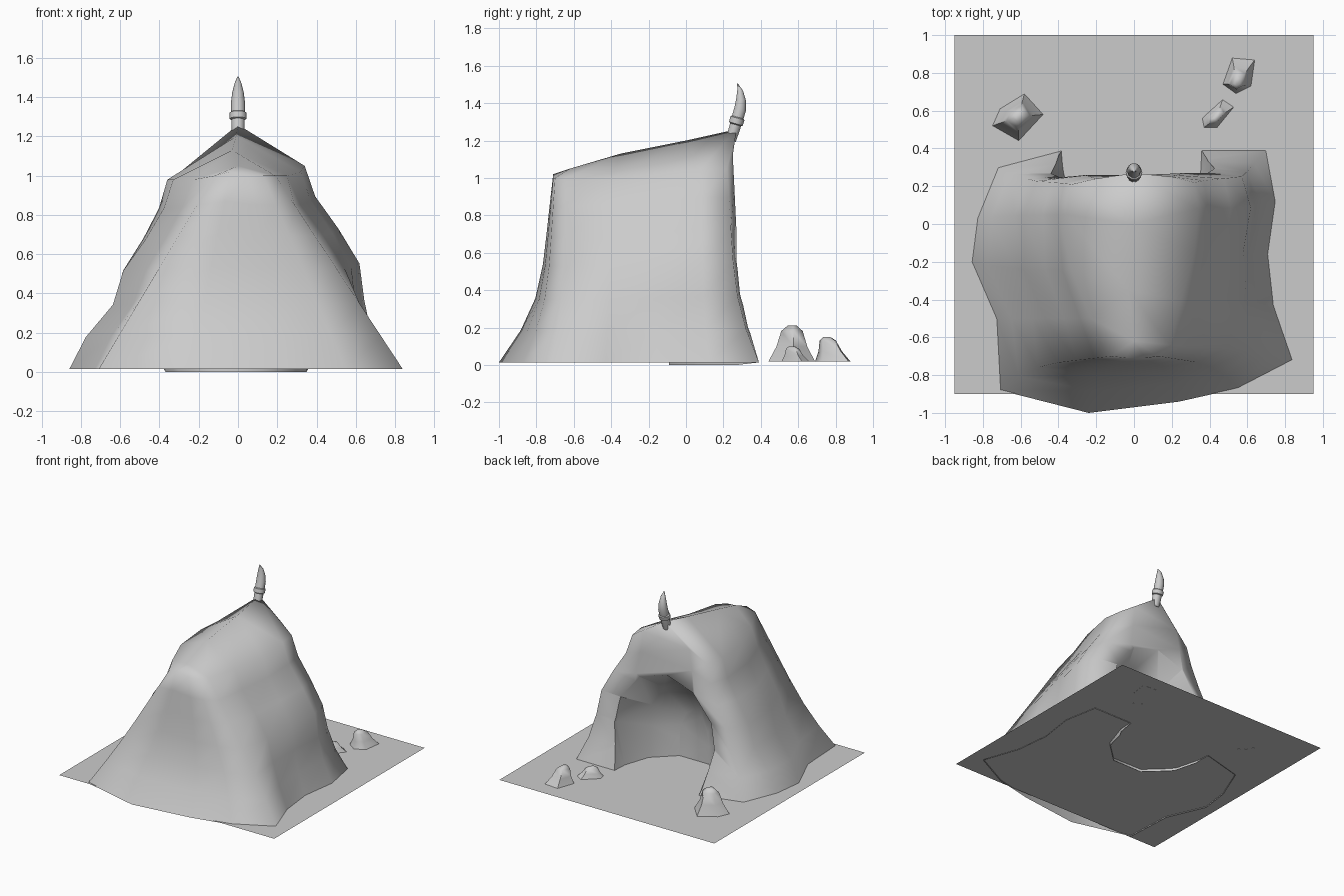
import bpy, bmesh, math
from mathutils import Vector

if "Cube" in bpy.data.objects:
    bpy.data.objects.remove(bpy.data.objects["Cube"])


def shade(ob, deg):
    activate(ob)
    bpy.ops.object.shade_smooth_by_angle(angle=math.radians(deg))


def activate(ob):
    bpy.ops.object.select_all(action='DESELECT')
    ob.select_set(True)
    bpy.context.view_layer.objects.active = ob


def make(name, verts, faces, smooth=None):
    me = bpy.data.meshes.new(name)
    bm = bmesh.new()
    vs = [bm.verts.new(v) for v in verts]
    for f in faces:
        ids = list(dict.fromkeys(f))
        if len(ids) > 2:
            bm.faces.new([vs[i] for i in ids])
    bmesh.ops.recalc_face_normals(bm, faces=bm.faces)
    bm.to_mesh(me)
    bm.free()
    ob = bpy.data.objects.new(name, me)
    bpy.context.collection.objects.link(ob)
    if smooth:
        shade(ob, smooth)
    return ob


def loft(rings):
    """Vertices and faces of a capped stack of equal-sized rings."""
    n = len(rings[0])
    verts = [v for r in rings for v in r]
    faces = [(k*n+i, k*n+(i+1) % n, (k+1)*n+(i+1) % n, (k+1)*n+i)
             for k in range(len(rings)-1) for i in range(n)]
    faces.append(tuple(range(n)))
    faces.append(tuple(range((len(rings)-1)*n, len(rings)*n)))
    return verts, faces


GROUND = 0.02
BASE = 0.014

# Ground sheet
make("ground", [(-.95, -.9, GROUND), (.95, -.9, GROUND), (.95, 1, GROUND),
                (-.95, 1, GROUND)], [(0, 1, 2, 3)])

# Mountain: columns run from foot (x, y) to shoulder (x, y, z); last two
# values are the amount of cliff profile and the crest point they join
columns = [
    (-.38, .39, -.20, .24, 1.08, 0, 0), (-.72, .30, -.33, .21, .99, .8, 0),
    (-.83, .03, -.36, .05, .98, 1, 1), (-.86, -.20, -.33, -.25, .98, 1, 2),
    (-.73, -.50, -.23, -.50, .98, .6, 2), (-.71, -.88, -.12, -.70, 1.0, 0, 3),
    (-.24, -1.0, -.04, -.71, 1.02, 0, 3), (.24, -.94, .06, -.71, 1.0, 0, 3),
    (.55, -.87, .13, -.70, 1.0, 0, 3), (.84, -.72, .19, -.64, 1.0, 0, 3),
    (.74, -.43, .25, -.40, 1.0, .6, 2), (.71, -.16, .32, -.15, 1.02, .9, 1),
    (.75, .12, .34, .08, 1.05, 1, 1), (.70, .39, .32, .22, 1.05, .9, 0),
    (.36, .39, .20, .25, 1.12, 0, 0)]
crest = [(0, .27, 1.26), (-.01, 0, 1.2), (-.03, -.35, 1.13), (0, -.62, 1.05)]
height = [0, .17, .34, .52, .69, .85, 1]
cliff_left = [1, .84, .58, .48, .26, .09, 0]
cliff_right = [1, .83, .74, .68, .42, .13, 0]
lean = [1, .60, .33, .19, .12, .06, 0]
rings = []
for k, h in enumerate(height):
    ring = []
    for i, (bx, by, tx, ty, tz, s, _) in enumerate(columns):
        c = cliff_right[k] if i > 9 else cliff_left[k]
        ring.append((tx+(bx-tx)*(s*c+(1-s)*(1-h)), ty+(by-ty)*lean[k],
                     BASE+(tz-BASE)*h))
    rings.append(ring)
verts, faces = loft(rings)
faces.pop()
n, top = len(columns), len(verts)-len(columns)
for i in range(n):
    j = (i+1) % n
    faces.append((top+i, top+j, top+n+columns[j][6], top+n+columns[i][6]))
mountain = make("mountain", verts+crest, faces)

# Cave cutter: arch sections flared at the mouth, shrinking with depth
arch = [(1, 0), (1, .45), (.93, .68), (.55, .91), (0, 1)]
arch += [(-x, z) for x, z in reversed(arch[:-1])]
# (y, half width at floor, half width at mid height, height)
sections = [(.6, .37, .50, .90), (.27, .345, .43, .84), (.06, .29, .29, .68),
            (-.09, .13, .13, .42)]
cave = make("cave_cutter", *loft([
    [(x*(w if z == 0 else m)-.01, y, -.05+z*(h+.05)) for x, z in arch]
    for y, w, m, h in sections]))
cave.hide_render = True
mod = mountain.modifiers.new("cave", 'BOOLEAN')
mod.operation, mod.object, mod.solver = 'DIFFERENCE', cave, 'EXACT'
activate(mountain)
bpy.ops.object.modifier_apply(modifier="cave")
bpy.data.objects.remove(cave)

# Open the underside and drop the cave lip slightly below the ground
bm = bmesh.new()
bm.from_mesh(mountain.data)
under = [f for f in bm.faces if all(v.co.z < BASE+.001 for v in f.verts)]
bmesh.ops.delete(bm, geom=under, context='FACES')
for v in bm.verts:
    if v.co.z < BASE+.001 and abs(v.co.x) < .37 and -.15 < v.co.y < .30:
        v.co.z = 0
bm.to_mesh(mountain.data)
bm.free()
shade(mountain, 75)

# Curved horn on the peak: (y, z, radius)
path = [(.24, 1.2, .03), (.258, 1.26, .034), (.265, 1.285, .034), (.267, 1.29, .043),
        (.275, 1.32, .044), (.277, 1.325, .036), (.29, 1.37, .036),
        (.295, 1.42, .030), (.29, 1.47, .018), (.276, 1.505, .003)]
horn = []
for y, z, r in path:
    ring = [2*math.pi*i/10 for i in range(10)]
    horn.append([(r*math.cos(a), y+r*.9*math.sin(a), z-.25*r*math.sin(a))
                 for a in ring])
make("horn", *loft(horn), smooth=40)


# Loose rocks: foot outline, height and top offset
def rock(name, foot, top_z, shift):
    mid = sum((Vector(p) for p in foot), Vector((0, 0)))/len(foot)
    z0 = GROUND-.002
    stack = []
    for s, t in ((1, 0), (.66, .42), (.46, .85), (.2, 1)):
        stack.append([(mid.x+(x-mid.x)*s+shift[0]*t, mid.y+(y-mid.y)*s+shift[1]*t,
                       z0+(top_z-z0)*t) for x, y in foot])
    make(name, *loft(stack), smooth=60)


rock("rock_large", [(-.75, .52), (-.71, .61), (-.58, .69), (-.48, .58), (-.61, .44)],
     .21, (.01, 0))
rock("rock_medium", [(.47, .74), (.52, .88), (.64, .87), (.62, .73), (.54, .69)],
     .15, (-.01, -.03))
rock("rock_small", [(.37, .51), (.36, .56), (.47, .66), (.53, .62), (.44, .51)],
     .10, (0, -.01))
